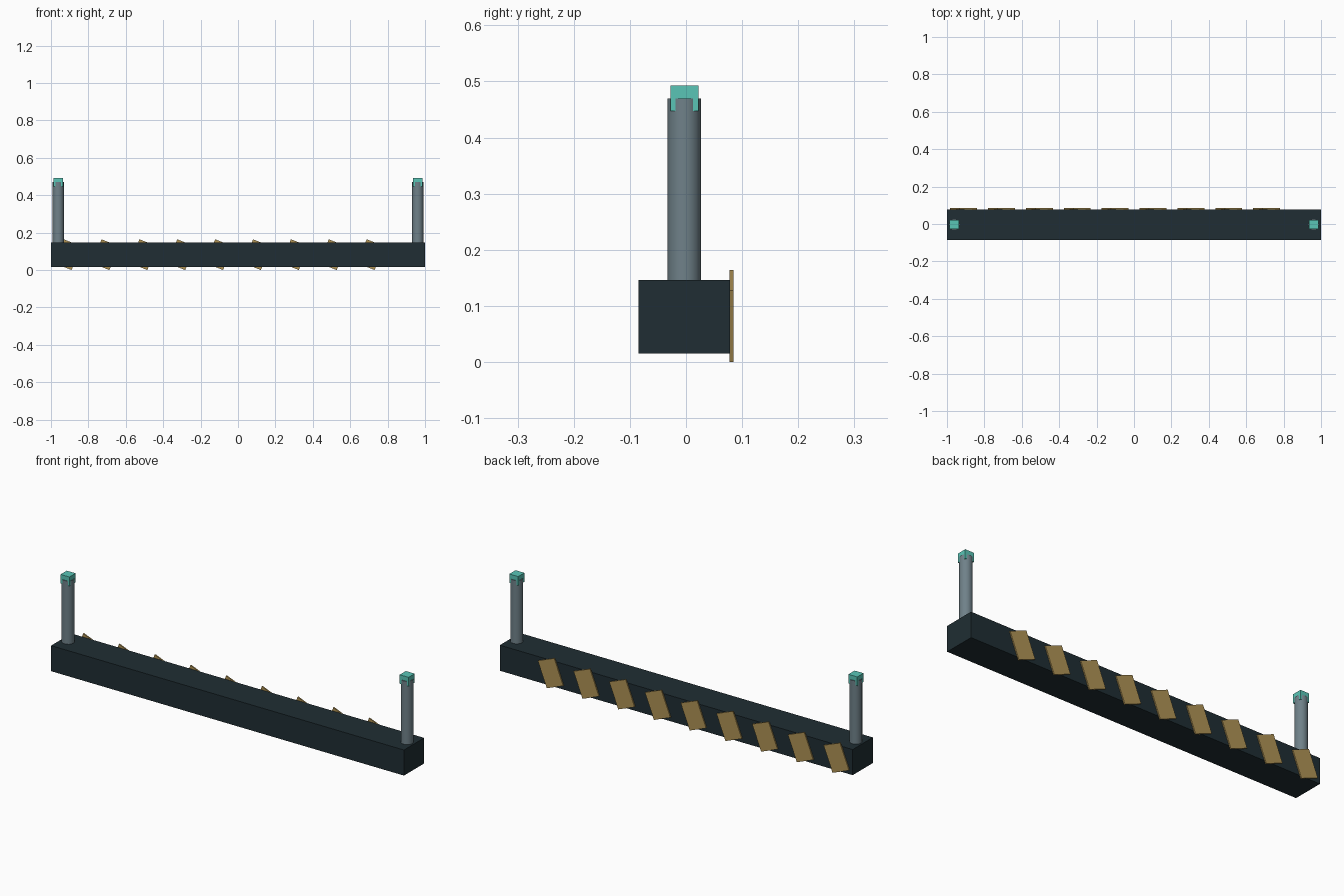
import bpy
import math

if "Cube" in bpy.data.objects:
    bpy.data.objects.remove(bpy.data.objects["Cube"])


def material(name, rgb):
    m = bpy.data.materials.new(name)
    m.diffuse_color = (*rgb, 1)
    m.use_nodes = True
    m.node_tree.nodes["Principled BSDF"].inputs["Base Color"].default_value = m.diffuse_color
    return m


DARK = material("dark_paint", (0.014, 0.027, 0.033))
STEEL = material("steel", (0.16, 0.22, 0.25))
TEAL = material("teal_lamp", (0.10, 0.56, 0.47))
OCHRE = material("ochre_paint", (0.43, 0.29, 0.09))

CY = -0.003  # centre line of beam and posts


def box(name, loc, size, mat, rot_y=0.0):
    bpy.ops.mesh.primitive_cube_add(size=1, location=loc)
    ob = bpy.context.object
    ob.name = name
    ob.scale = size
    bpy.ops.object.transform_apply(location=False, rotation=False, scale=True)
    ob.rotation_euler.y = rot_y
    ob.data.materials.append(mat)
    return ob


# long barrier beam
box("beam", (0, CY, 0.0805), (2.0, 0.163, 0.131), DARK)

# end posts with square lamp caps
for side, sx in (("left", -1), ("right", 1)):
    x = 0.961 * sx
    bpy.ops.mesh.primitive_cylinder_add(vertices=16, radius=0.03, depth=0.33,
                                        location=(x, CY, 0.305))
    post = bpy.context.object
    post.name = side + "_post"
    post.data.materials.append(STEEL)
    bpy.ops.object.shade_smooth_by_angle(angle=math.radians(40))
    box(side + "_lamp_cap", (x, CY, 0.47), (0.05, 0.05, 0.046), TEAL)

# slanted warning stripes on the back face
for i in range(9):
    box(f"warning_stripe_{i + 1}", (-0.911 + 0.2025 * i, 0.0812, 0.082),
        (0.1, 0.0066, 0.137), OCHRE, rot_y=0.38)
